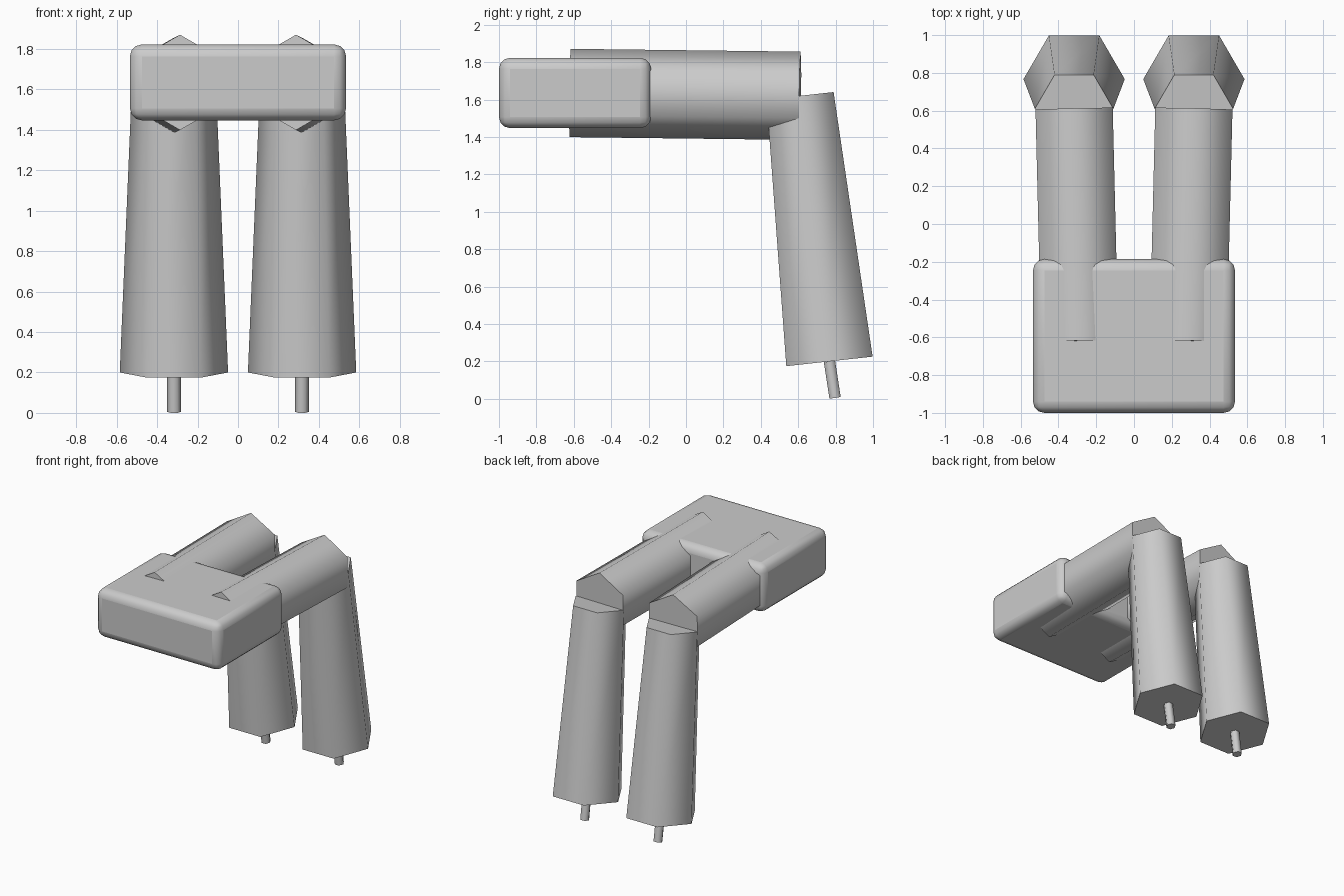
import bpy, bmesh, math
from mathutils import Vector

if "Cube" in bpy.data.objects:
    bpy.data.objects.remove(bpy.data.objects["Cube"])


def smooth(obj, angle):
    bpy.ops.object.select_all(action='DESELECT')
    obj.select_set(True)
    bpy.context.view_layer.objects.active = obj
    bpy.ops.object.shade_smooth_by_angle(angle=math.radians(angle))


def hex_limb(name, start, end, r1, r2, corner):
    """Six-sided tapered limb; one corner of the hexagon points along 'corner'."""
    start, end = Vector(start), Vector(end)
    axis = (end - start).normalized()
    u = Vector(corner)
    u = (u - axis * u.dot(axis)).normalized()
    v = axis.cross(u)
    bm = bmesh.new()
    rings = []
    for centre, r in ((start, r1), (end, r2)):
        rings.append([bm.verts.new(centre + r * (u * math.cos(i * math.pi / 3) + v * math.sin(i * math.pi / 3)))
                      for i in range(6)])
    a, b = rings
    bm.faces.new(a)
    bm.faces.new(b)
    for i in range(6):
        j = (i + 1) % 6
        bm.faces.new((a[i], a[j], b[j], b[i]))
    bmesh.ops.recalc_face_normals(bm, faces=bm.faces)
    mesh = bpy.data.meshes.new(name)
    bm.to_mesh(mesh)
    bm.free()
    obj = bpy.data.objects.new(name, mesh)
    bpy.context.collection.objects.link(obj)
    smooth(obj, 65)


# Pelvis block with rounded edges
bpy.ops.mesh.primitive_cube_add(size=1, location=(0, -0.593, 1.635))
pelvis = bpy.context.object
pelvis.name = "pelvis"
pelvis.scale = (1.07, 0.814, 0.376)
bpy.ops.object.transform_apply(location=False, rotation=False, scale=True)
bevel = pelvis.modifiers.new("rounded_edges", 'BEVEL')
bevel.width = 0.06
bevel.segments = 3
smooth(pelvis, 40)

# Legs: thigh, shin and ankle pin on each side
for side, s in (("left", -1), ("right", 1)):
    hip = (s * 0.287, -0.62, 1.635)
    knee = (s * 0.317, 0.61, 1.62)
    ankle = (s * 0.317, 0.767, 0.20)
    foot = (s * 0.316, 0.797, 0.005)
    hex_limb(side + "_thigh", hip, knee, 0.236, 0.236, (0, 0, 1))
    hex_limb(side + "_shin", knee, ankle, 0.208, 0.268, (1, 0, 0))
    hex_limb(side + "_ankle_pin", ankle, foot, 0.035, 0.035, (1, 0, 0))
